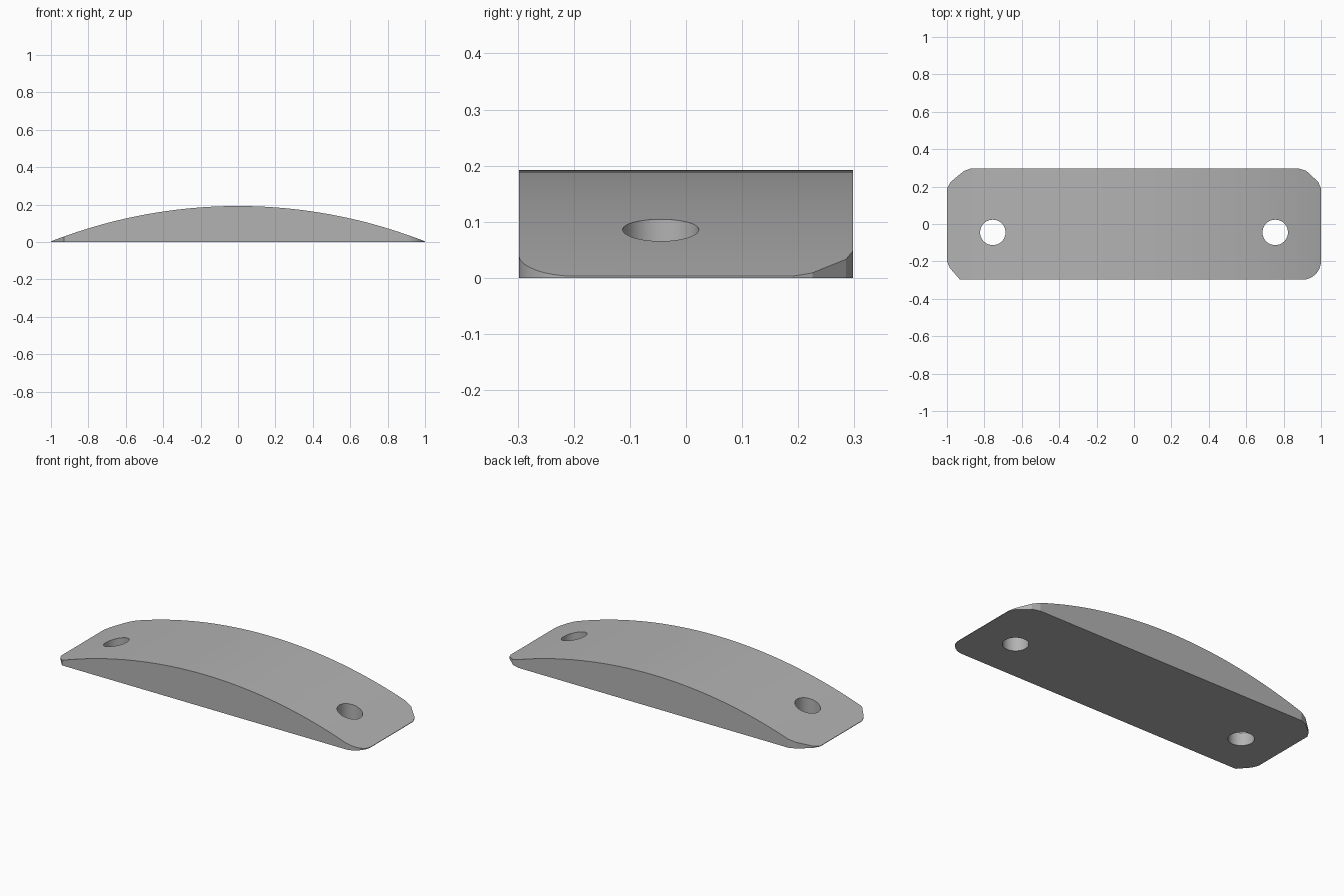
import bpy
import bmesh
import math

if "Cube" in bpy.data.objects:
    bpy.data.objects.remove(bpy.data.objects["Cube"], do_unlink=True)

HALF_X, HALF_Y = 1.0, 0.298
EDGE, CROWN = 0.003, 0.192
RISE = CROWN - EDGE
RADIUS = (HALF_X ** 2 + RISE ** 2) / (2 * RISE)
SEGMENTS = 64

grey = bpy.data.materials.new("plain grey")
grey.use_nodes = True
colour = (0.45, 0.45, 0.45, 1)
grey.diffuse_color = colour
grey.node_tree.nodes["Principled BSDF"].inputs["Base Color"].default_value = colour


def prism(name, points, offset):
    """Extrude a closed loop of points along an offset."""
    bm = bmesh.new()
    face = bm.faces.new([bm.verts.new(p) for p in points])
    new = bmesh.ops.extrude_face_region(bm, geom=[face])["geom"]
    moved = [v for v in new if isinstance(v, bmesh.types.BMVert)]
    bmesh.ops.translate(bm, verts=moved, vec=offset)
    bmesh.ops.recalc_face_normals(bm, faces=bm.faces)
    mesh = bpy.data.meshes.new(name)
    bm.to_mesh(mesh)
    bm.free()
    mesh.materials.append(grey)
    obj = bpy.data.objects.new(name, mesh)
    bpy.context.collection.objects.link(obj)
    return obj


def cut(target, cutter, operation):
    mod = target.modifiers.new(cutter.name, 'BOOLEAN')
    mod.object = cutter
    mod.operation = operation
    mod.solver = 'EXACT'
    bpy.context.view_layer.objects.active = target
    bpy.ops.object.modifier_apply(modifier=mod.name)
    bpy.data.objects.remove(cutter, do_unlink=True)


# Domed bar: flat base under a shallow arc
profile = [(-1.1, -0.5, 0), (1.1, -0.5, 0)]
for i in range(SEGMENTS + 1):
    x = 1.1 - 2.2 * i / SEGMENTS
    z = CROWN - RADIUS + math.sqrt(RADIUS ** 2 - x ** 2)
    profile.append((x, -0.5, z))
# Lower the base outside the bar so the arc ends stay clear of it
profile[0], profile[1] = (-1.1, -0.5, -0.2), (1.1, -0.5, -0.2)
dome = prism("dome_cutter", profile, (0, 1, 0))

# Plan outline with softened corners, counter-clockwise from front left
outline = [(-1, -0.2), (-0.985, -0.235), (-0.93, -HALF_Y)]
for i in range(9):
    a = math.radians(-90 + 90 * i / 8)
    outline.append((0.9 + 0.1 * math.cos(a), -0.198 + 0.1 * math.sin(a)))
outline += [(1, 0.19), (0.985, 0.225), (0.92, 0.285), (0.875, HALF_Y)]
outline += [(-0.87, HALF_Y), (-0.91, 0.283), (-0.98, 0.225), (-1, 0.19)]
bar = prism("curved_bar", [(x, y, 0) for x, y in outline], (0, 0, 0.4))
cut(bar, dome, 'INTERSECT')

# Two round screw holes
for side in (-1, 1):
    ring = [(side * 0.755 + 0.068 * math.cos(math.tau * i / 40),
             -0.045 + 0.068 * math.sin(math.tau * i / 40), -0.1) for i in range(40)]
    cut(bar, prism("hole_cutter", ring, (0, 0, 0.5)), 'DIFFERENCE')

# Smooth the arc, corners and holes while keeping rims sharp
bpy.ops.object.select_all(action='DESELECT')
bar.select_set(True)
bpy.context.view_layer.objects.active = bar
bpy.ops.object.shade_smooth_by_angle(angle=math.radians(15))
